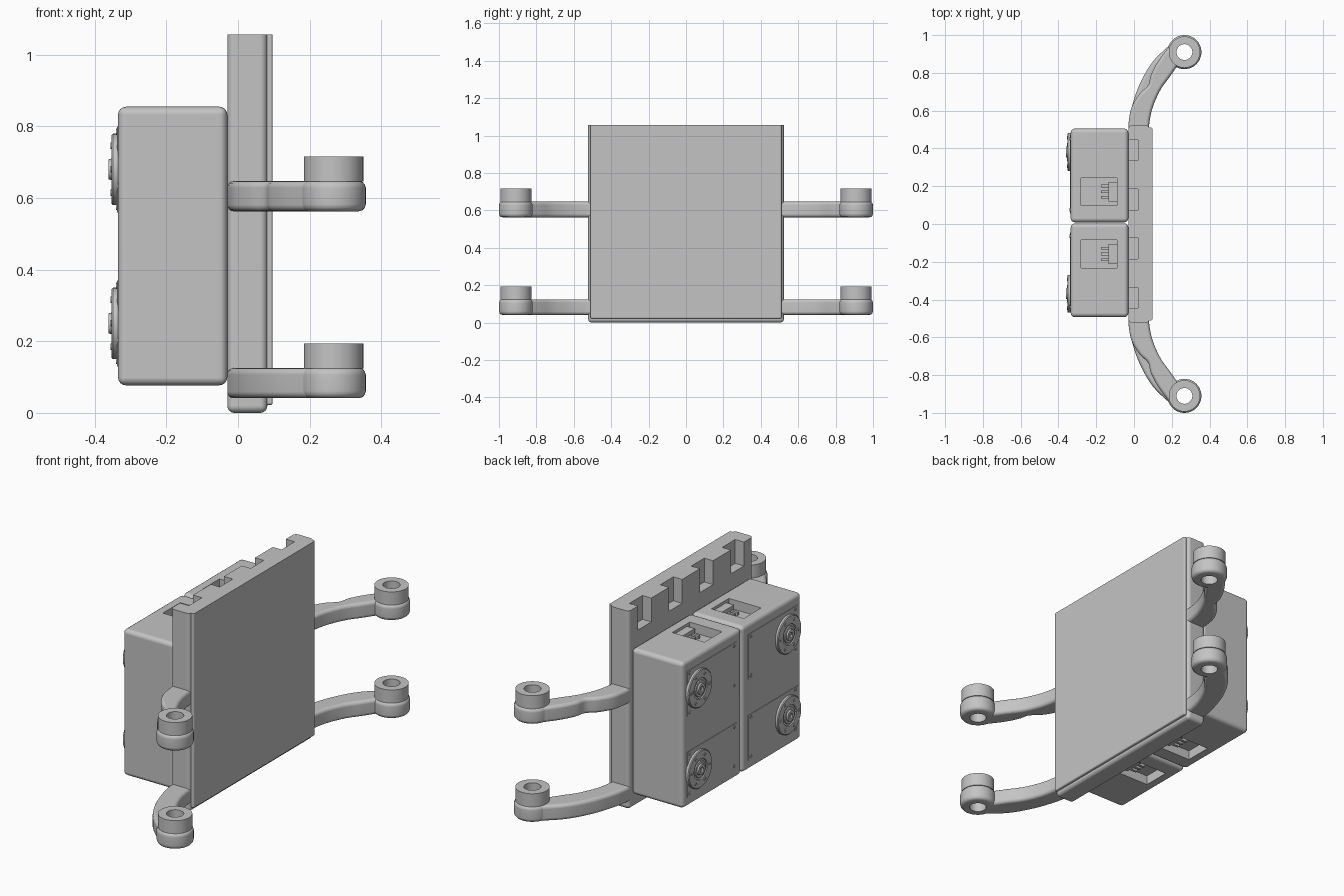
import bpy, bmesh, math
from mathutils import Matrix, Vector

if "Cube" in bpy.data.objects:
    bpy.data.objects.remove(bpy.data.objects["Cube"], do_unlink=True)

GREY = (0.55, 0.55, 0.55, 1)
mat = bpy.data.materials.new("plain grey")
mat.use_nodes = True
mat.diffuse_color = GREY
mat.node_tree.nodes["Principled BSDF"].inputs["Base Color"].default_value = GREY


def finish(name, bm):
    """Turn a bmesh into a shaded grey object."""
    bmesh.ops.recalc_face_normals(bm, faces=bm.faces)
    mesh = bpy.data.meshes.new(name)
    bm.to_mesh(mesh)
    bm.free()
    mesh.materials.append(mat)
    obj = bpy.data.objects.new(name, mesh)
    bpy.context.collection.objects.link(obj)
    return obj


def smooth(obj):
    bpy.ops.object.select_all(action="DESELECT")
    obj.select_set(True)
    bpy.context.view_layer.objects.active = obj
    bpy.ops.object.shade_smooth_by_angle(angle=math.radians(35))
    obj.modifiers.new("weighted", "WEIGHTED_NORMAL").keep_sharp = True
    return obj


def box(name, lo, hi, bevel=0, keep_top=False):
    bm = bmesh.new()
    bmesh.ops.create_cube(bm, size=1)
    lo, hi = Vector(lo), Vector(hi)
    for v in bm.verts:
        v.co = Vector((lo[i] + (v.co[i] + 0.5) * (hi[i] - lo[i]) for i in range(3)))
    if bevel:
        edges = [e for e in bm.edges
                 if not (keep_top and all(v.co.z > hi.z - 0.001 for v in e.verts))]
        bmesh.ops.bevel(bm, geom=edges, offset=bevel, segments=4, profile=0.5, affect="EDGES")
    return finish(name, bm)


def prism(name, outline, z0, z1, bevel):
    """Extrude an outline upwards and round its rims."""
    bm = bmesh.new()
    face = bm.faces.new([bm.verts.new((x, y, z0)) for x, y in outline])
    top = bmesh.ops.extrude_face_region(bm, geom=[face])["geom"]
    bmesh.ops.translate(bm, verts=[g for g in top if isinstance(g, bmesh.types.BMVert)],
                        vec=(0, 0, z1 - z0))
    rims = [e for e in bm.edges if abs(e.verts[0].co.z - e.verts[1].co.z) < 0.001]
    bmesh.ops.bevel(bm, geom=rims, offset=bevel, segments=4, profile=0.5, affect="EDGES")
    return smooth(finish(name, bm))


def lathe(name, profile, origin, sideways=False, steps=40):
    """Spin (radius, height) points about z, or about -x when sideways."""
    bm = bmesh.new()
    verts = [bm.verts.new((r, 0, h)) for r, h in profile]
    edges = [bm.edges.new(pair) for pair in zip(verts, verts[1:])]
    bmesh.ops.spin(bm, geom=verts + edges, axis=(0, 0, 1), cent=(0, 0, 0),
                   angle=math.tau, steps=steps, use_merge=True)
    bmesh.ops.remove_doubles(bm, verts=bm.verts, dist=0.00005)
    turn = Matrix.Rotation(-math.pi / 2, 4, "Y") if sideways else Matrix()
    bm.transform(Matrix.Translation(origin) @ turn)
    return smooth(finish(name, bm))


def cut(obj, cutters):
    """Subtract the cutters, then throw them away."""
    for c in cutters:
        mod = obj.modifiers.new("cut", "BOOLEAN")
        mod.operation, mod.solver, mod.object = "DIFFERENCE", "EXACT", c
    bpy.context.view_layer.update()
    done = obj.evaluated_get(bpy.context.evaluated_depsgraph_get())
    mesh = bpy.data.meshes.new_from_object(done)
    obj.modifiers.clear()
    obj.data = mesh
    for c in cutters:
        bpy.data.objects.remove(c, do_unlink=True)
    return smooth(obj)


def curve(points, n=6):
    """Smooth curve through a few points."""
    p = [Vector(q) for q in points]
    p = [2 * p[0] - p[1]] + p + [2 * p[-1] - p[-2]]
    out = []
    for a, b, c, d in zip(p, p[1:], p[2:], p[3:]):
        for k in range(n):
            t = k / n
            out.append(0.5 * (2 * b + (c - a) * t + (2 * a - 5 * b + 4 * c - d) * t * t
                              + (3 * b - a - 3 * c + d) * t ** 3))
    return out + [p[-2]]


# Upright plate with four notches along its top edge
plate = box("back_plate", (-0.03, -0.523, 0), (0.082, 0.523, 1.057), 0.02, True)
cut(plate, [box("notch", (-0.06, y - 0.055, 0.93), (0.022, y + 0.055, 1.1))
            for y in (-0.39, -0.13, 0.13, 0.39)])
smooth(box("face_slab", (0.07, -0.51, 0.022), (0.097, 0.51, 1.057), 0.007, True))

# Two housings with wiring ports above and below, and four round drives
disc = [(0, 0), (0.1, 0), (0.1, 0.014), (0.096, 0.018), (0.055, 0.018), (0.053, 0.013),
        (0.044, 0.013), (0.042, 0.018), (0.03, 0.018), (0.028, 0.026), (0.013, 0.026),
        (0.012, 0.019), (0, 0.019)]
screw = [(0, 0), (0.009, 0), (0.009, 0.003), (0.004, 0.003), (0.004, 0.001), (0, 0.001)]
BOTTOM, TOP, BACK, MID = 0.077, 0.855, -0.335, 0.006
for side, s in (("left", 1), ("right", -1)):
    y0, y1 = sorted((MID + s * 0.003, MID + s * 0.499))
    housing = box(side + "_housing", (BACK, y0, BOTTOM), (-0.03, y1, TOP), 0.022)
    port = MID + s * 0.165
    pockets = []
    for z in (BOTTOM, TOP):
        pockets.append(box("pocket", (-0.28, port - 0.073, z - 0.05),
                           (-0.09, port + 0.073, z + 0.05)))
    cut(housing, pockets)
    for end, z, d in (("lower", BOTTOM, 1), ("upper", TOP, -1)):
        # Connector in the pocket: a socket with three pins
        za, zb = sorted((z + d * 0.052, z + d * 0.015))
        box(f"{side}_{end}_socket", (-0.135, port - 0.052, za), (-0.088, port + 0.052, zb))
        for k in (-1, 0, 1):
            yy = port + k * 0.03
            box(f"{side}_{end}_pin", (-0.175, yy - 0.007, za), (-0.13, yy + 0.007, (za + zb) / 2))
    for end, zc in (("lower", 0.25), ("upper", 0.68)):
        # Cover panel, corner screws and output disc
        ya, yb = sorted((MID + s * 0.05, MID + s * 0.465))
        box(f"{side}_{end}_panel", (BACK - 0.003, ya, zc - 0.12), (BACK + 0.005, yb, zc + 0.12))
        for yy in (ya + 0.02, yb - 0.02):
            for zz in (zc - 0.105, zc + 0.105):
                lathe(f"{side}_{end}_panel_screw", screw, (BACK - 0.003, yy, zz), True, 12)
        hub = Vector((BACK, MID + s * 0.375, zc))
        lathe(f"{side}_{end}_drive_disc", disc, hub, True)
        for k in range(6):
            a = math.tau * k / 6
            spot = hub + Vector((-0.0175, 0.076 * math.cos(a), 0.076 * math.sin(a)))
            lathe(f"{side}_{end}_disc_screw", screw, spot, True, 12)

# Four curved arms ending in ring mounts; the upper pair is scooped on the outside
plain = [(-0.03, 0.49), (-0.028, 0.54), (-0.012, 0.62), (0.03, 0.74), (0.10, 0.86), (0.2, 0.958)]
scooped = [(-0.03, 0.49), (-0.028, 0.54), (-0.012, 0.62), (0.03, 0.69), (0.075, 0.735),
           (0.09, 0.79), (0.13, 0.865), (0.2, 0.958)]
inner = [(0.235, 0.845), (0.19, 0.78), (0.14, 0.71), (0.10, 0.62), (0.082, 0.54), (0.08, 0.49)]
foot = [(0.042, 0), (0.07, 0), (0.081, 0.003), (0.087, 0.01), (0.09, 0.02), (0.09, 0.065),
        (0.087, 0.075), (0.081, 0.082), (0.07, 0.085), (0.042, 0.085), (0.042, 0)]
boss = [(0.042, 0), (0.083, 0), (0.083, 0.07), (0.042, 0.07), (0.042, 0)]
for side, s in (("left", 1), ("right", -1)):
    for end, z, outer in (("lower", 0.041, plain), ("upper", 0.563, scooped)):
        outline = [(p.x, s * p.y) for p in curve(outer) + curve(inner)]
        prism(f"{side}_{end}_arm", outline, z, z + 0.084, 0.018)
        centre = Vector((0.267, s * 0.91, z))
        lathe(f"{side}_{end}_arm_ring", foot, centre)
        lathe(f"{side}_{end}_bushing", boss, centre + Vector((0, 0, 0.083)))
